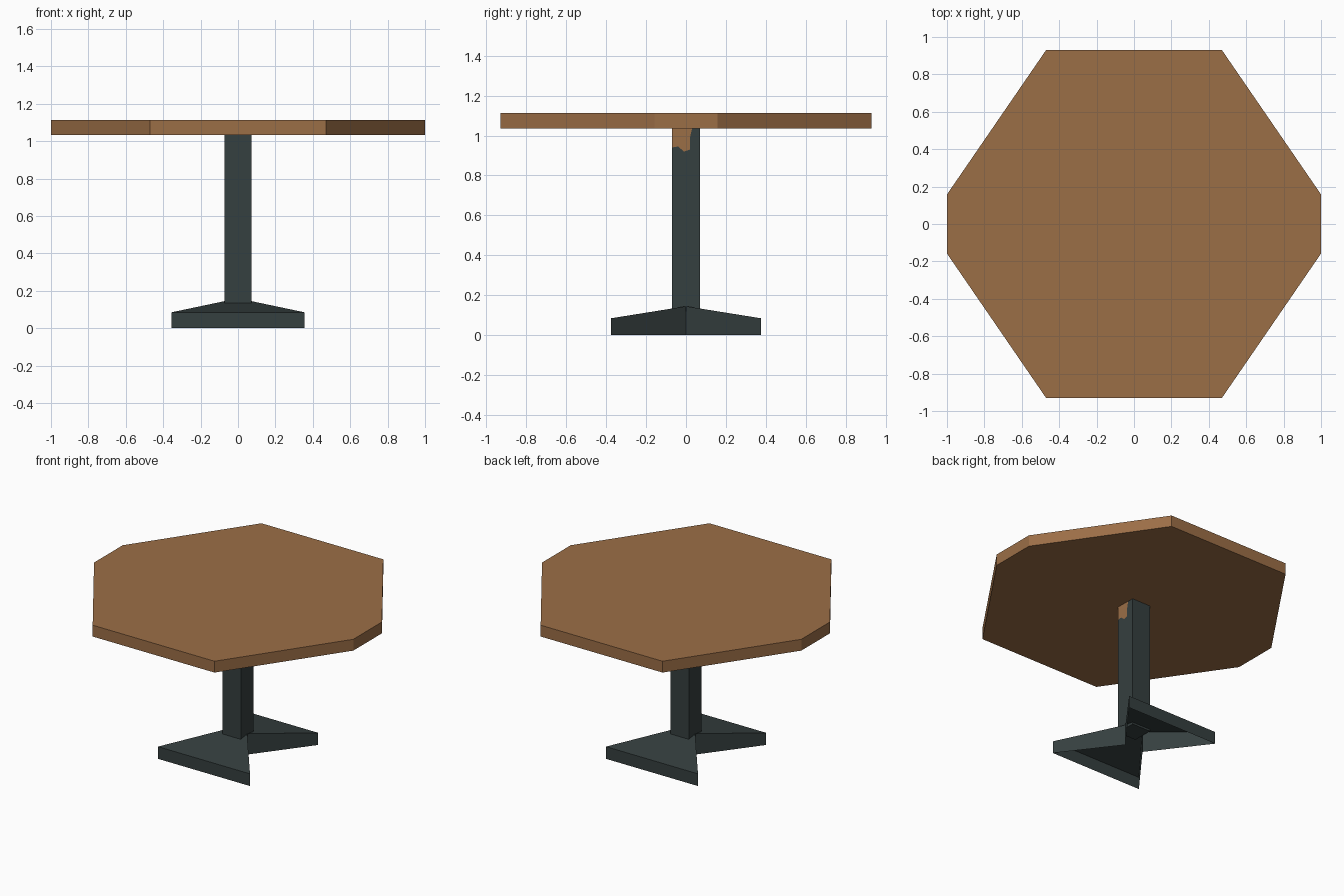
import bpy

if "Cube" in bpy.data.objects:
    bpy.data.objects.remove(bpy.data.objects["Cube"])


def material(name, rgb):
    m = bpy.data.materials.new(name)
    m.diffuse_color = (*rgb, 1.0)
    m.use_nodes = True
    m.node_tree.nodes["Principled BSDF"].inputs["Base Color"].default_value = m.diffuse_color
    return m


def make_object(name, verts, faces, mat):
    me = bpy.data.meshes.new(name)
    me.from_pydata(verts, [], faces)
    me.materials.append(mat)
    ob = bpy.data.objects.new(name, me)
    bpy.context.collection.objects.link(ob)
    return ob


def prism(name, outline, z0, z1, mat):
    """Extrude a counter-clockwise outline from z0 to z1."""
    n = len(outline)
    verts = [(x, y, z) for z in (z0, z1) for x, y in outline]
    faces = [tuple(reversed(range(n))), tuple(range(n, 2 * n))]
    faces += [(i, (i + 1) % n, (i + 1) % n + n, i + n) for i in range(n)]
    return make_object(name, verts, faces, mat)


wood = material("warm_wood", (0.33, 0.156, 0.062))
iron = material("dark_iron", (0.036, 0.050, 0.050))

# Eight-sided tabletop
quarter = [(1.0, 0.158), (0.47, 0.93)]
outline = (quarter + [(-x, y) for x, y in reversed(quarter)]
           + [(-x, -y) for x, y in quarter]
           + [(x, -y) for x, y in reversed(quarter)])
prism("tabletop", outline, 1.034, 1.113, wood)

# Square column
w = 0.071
prism("column", [(-w, -w), (w, -w), (w, w), (-w, w)], 0.12, 1.036, iron)

# Bow-tie foot: two sloping wings, hollow and open underneath
for name, s in (("front_foot", -1), ("back_foot", 1)):
    plan = [(-0.07, 0, 0.145), (0.07, 0, 0.145),
            (0.355, 0.375 * s, 0.085), (-0.355, 0.375 * s, 0.085)]
    verts = [(x, y, 0) for x, y, z in plan] + plan
    faces = [(4, 5, 6, 7), (1, 2, 6, 5), (2, 3, 7, 6), (3, 0, 4, 7)]
    if s < 0:
        faces = [tuple(reversed(f)) for f in faces]
    make_object(name, verts, faces, iron)

# Worn wood-coloured patch at the top of the column's right side
x = w + 0.002
patch = [(-w, 0.94), (-0.04, 0.945), (-0.01, 0.92), (0.02, 0.93),
         (0.02, 0.99), (0.03, 1.034), (-w, 1.034)]
make_object("column_patch", [(x, y, z) for y, z in patch],
            [tuple(range(len(patch)))], wood)
